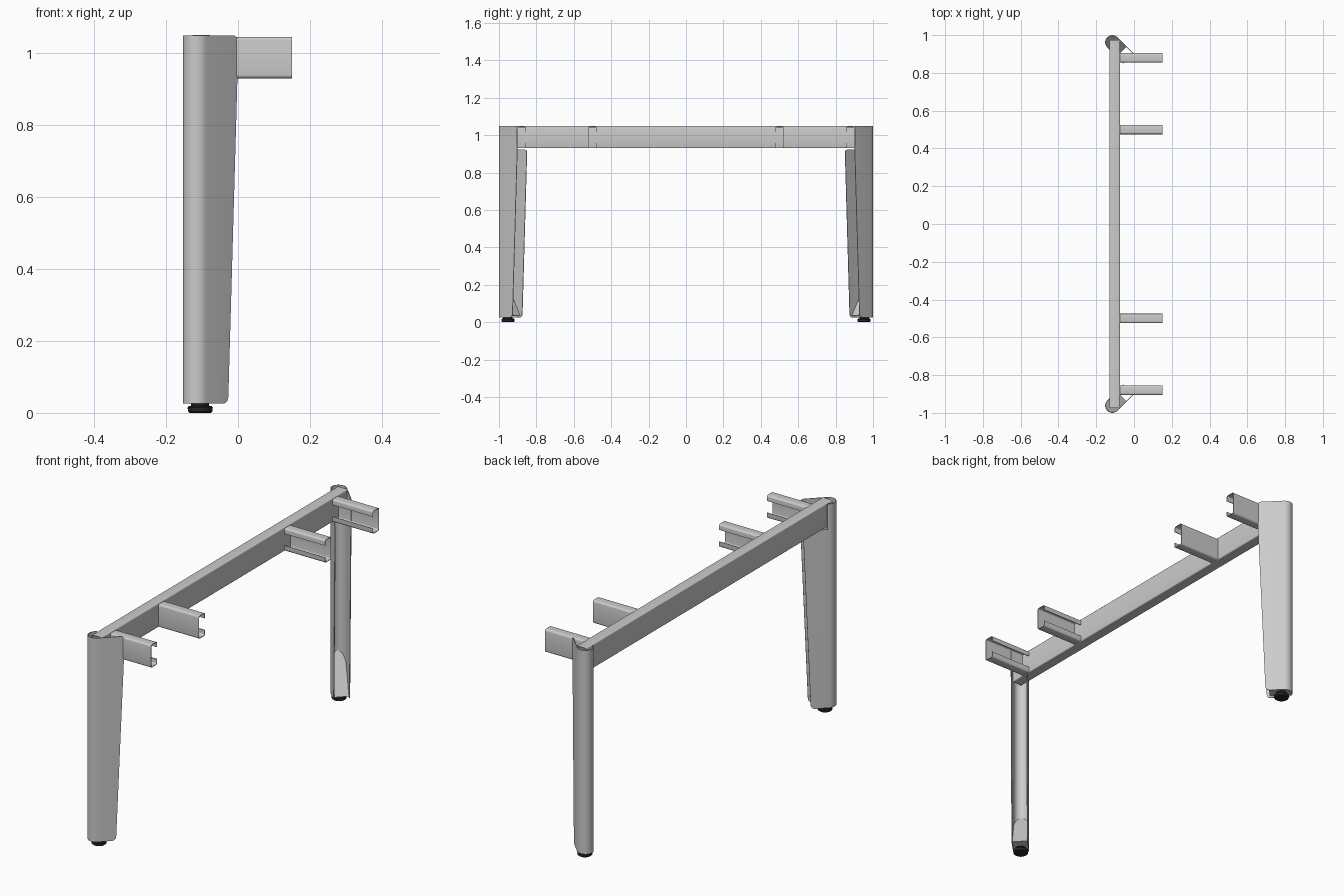
import bpy, bmesh, math
from mathutils import Vector

if "Cube" in bpy.data.objects:
    bpy.data.objects.remove(bpy.data.objects["Cube"])

T = 0.003          # sheet metal thickness
R = 0.0365         # mid-surface radius of the leg bend
C = math.sqrt(0.5)
dark = bpy.data.materials.new("dark_plastic")
dark.diffuse_color = (0.02, 0.02, 0.02, 1)
dark.use_nodes = True
dark.node_tree.nodes["Principled BSDF"].inputs["Base Color"].default_value = dark.diffuse_color


def finish(name, bm, thick=T):
    """Turn a bmesh into an object, thicken the sheet and shade it."""
    bmesh.ops.remove_doubles(bm, verts=bm.verts, dist=1e-5)
    bmesh.ops.recalc_face_normals(bm, faces=bm.faces)
    me = bpy.data.meshes.new(name)
    bm.to_mesh(me)
    bm.free()
    ob = bpy.data.objects.new(name, me)
    bpy.context.collection.objects.link(ob)
    bpy.ops.object.select_all(action='DESELECT')
    ob.select_set(True)
    bpy.context.view_layer.objects.active = ob
    if thick:
        m = ob.modifiers.new("thickness", 'SOLIDIFY')
        m.thickness, m.offset = thick, 0
        bpy.ops.object.modifier_apply(modifier=m.name)
    bpy.ops.object.shade_smooth_by_angle(angle=math.radians(35))
    return ob


def fillet(pts, n=4, closed=False):
    """Round 2D corners; each point is (a, b, radius)."""
    out = []
    for i, (a, b, r) in enumerate(pts):
        p = Vector((a, b))
        if r == 0 or (not closed and i in (0, len(pts) - 1)):
            out.append(p)
            continue
        d1 = (Vector(pts[i - 1][:2]) - p).normalized()
        d2 = (Vector(pts[(i + 1) % len(pts)][:2]) - p).normalized()
        half = d1.angle(d2) / 2
        c = p + (d1 + d2).normalized() * r / math.sin(half)
        s = p + d1 * r / math.tan(half) - c
        e = p + d2 * r / math.tan(half) - c
        out += [c + s.slerp(e, k / n) * r / s.slerp(e, k / n).length for k in range(n + 1)]
    return out


def extrude(name, path, p3, q3, closed=False):
    """Sheet between two placements of a 2D path."""
    bm = bmesh.new()
    a = [bm.verts.new(p3(p)) for p in path]
    b = [bm.verts.new(q3(p)) for p in path]
    n = len(path)
    for i in range(n if closed else n - 1):
        j = (i + 1) % n
        bm.faces.new((a[i], a[j], b[j], b[i]))
    return finish(name, bm)


def leg_point(u, v, z, s):
    """Leg frame: u runs diagonally inward, v across the bend."""
    return Vector((-0.115 + (u - v) * C, s * (0.962 - (u + v) * C), z))


def leg(name, s):
    bm = bmesh.new()
    lo, hi, cut = 0.026, 1.049, 0.922

    def face(pts):
        bm.faces.new([bm.verts.new(leg_point(*p, s)) for p in pts])
    # full-height outer flange
    outer = fillet([(0, lo, 0), (0.086, lo, 0.02), (0.122, 0.92, 0.03),
                    (0.122, hi, 0.015), (0, hi, 0)], 5, True)
    face([(p.x, -R, p.y) for p in outer])
    # inner flange, notched for the beam
    inner = fillet([(0, lo, 0), (0.086, lo, 0.02), (0.122, cut, 0.015),
                    (0.01, cut, 0), (0.01, hi, 0), (0, hi, 0)], 5, True)
    face([(p.x, R, p.y) for p in inner])
    # round bend
    n = 16
    ring = [(-R * math.sin(math.pi * i / n), -R * math.cos(math.pi * i / n)) for i in range(n + 1)]
    for p, q in zip(ring, ring[1:]):
        face([(*p, lo), (*q, lo), (*q, hi), (*p, hi)])
    finish(name, bm)


def foot_holder(name, s):
    """Sloped tongue and base plate filling the leg's lower end."""
    r = R - T / 2
    outline = [(0.07, -r), (0, -r)]
    outline += [(-r * math.sin(math.pi * i / 12), -r * math.cos(math.pi * i / 12)) for i in range(1, 12)]
    outline += [(0, r), (0.07, r)]
    bm = bmesh.new()
    for slope in (0, 1.75):
        bm.faces.new([bm.verts.new(leg_point(u, v, 0.035 + slope * (0.07 - u), s)) for u, v in outline])
    finish(name, bm, 0.002)


def foot(name, s):
    prof = [(0, 0), (0.029, 0), (0.034, 0.004), (0.035, 0.015), (0.032, 0.019), (0.025, 0.02),
            (0.025, 0.028), (0.012, 0.028), (0.012, 0.05), (0, 0.05)]
    bm = bmesh.new()
    vs = [bm.verts.new((r, 0, z)) for r, z in prof]
    es = [bm.edges.new(e) for e in zip(vs, vs[1:])]
    bmesh.ops.spin(bm, geom=vs + es, cent=(0, 0, 0), axis=(0, 0, 1),
                   angle=math.tau, steps=28)
    bmesh.ops.translate(bm, verts=bm.verts, vec=leg_point(0.014, 0, 0, s))
    finish(name, bm, 0).data.materials.append(dark)


# Cross beam: rectangular tube
h = T / 2
tube = fillet([(-0.13 + h, 0.93 + h, 0.004), (-0.074 - h, 0.93 + h, 0.004),
               (-0.074 - h, 1.05 - h, 0.004), (-0.13 + h, 1.05 - h, 0.004)], 3, True)
extrude("cross_beam", tube, lambda p: (p.x, -0.975, p.y), lambda p: (p.x, 0.975, p.y), True)

# Lipped channel brackets, open side toward the centre
for s, side in ((-1, "front"), (1, "back")):
    for web, label in ((0.905, "outer"), (0.525, "inner")):
        w, l = web - h, web - 0.05 + h
        path = fillet([(l, 0.958, 0), (l, 0.93 + h, 0.008), (w, 0.93 + h, 0.008),
                       (w, 1.045 - h, 0.008), (l, 1.045 - h, 0.008), (l, 1.017, 0)])
        extrude(f"{side}_{label}_bracket", path,
                lambda p: (-0.074, s * p.x, p.y), lambda p: (0.15, s * p.x, p.y))
    leg(side + "_leg", s)
    foot_holder(side + "_foot_holder", s)
    foot(side + "_foot", s)
